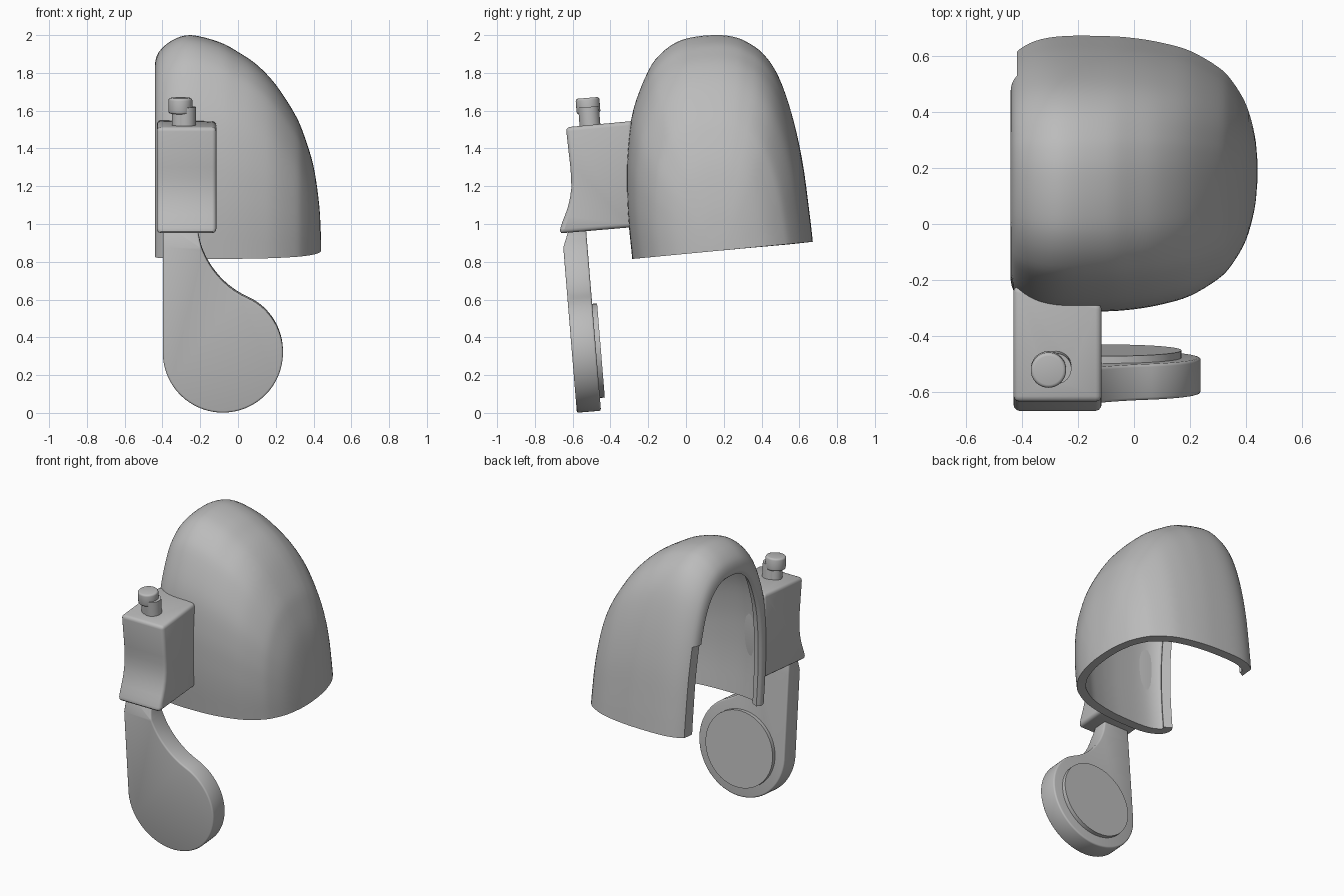
import bpy, bmesh, math
from mathutils import Vector, Matrix

cube = bpy.data.objects.get("Cube")
if cube:
    bpy.data.objects.remove(cube)

grey = bpy.data.materials.new("plain_grey")
grey.use_nodes = True
colour = (0.5, 0.5, 0.5, 1)
grey.diffuse_color = colour
grey.node_tree.nodes["Principled BSDF"].inputs["Base Color"].default_value = colour
TILT = math.radians(4.7)


def finish(bm, name, matrix=Matrix()):
    bmesh.ops.recalc_face_normals(bm, faces=bm.faces)
    bm.transform(matrix)
    mesh = bpy.data.meshes.new(name)
    bm.to_mesh(mesh)
    bm.free()
    mesh.materials.append(grey)
    ob = bpy.data.objects.new(name, mesh)
    bpy.context.collection.objects.link(ob)
    return ob


def smooth(ob, degrees=35):
    """Apply the modifiers, then shade smooth with sharp edges kept."""
    bpy.ops.object.select_all(action='DESELECT')
    ob.select_set(True)
    bpy.context.view_layer.objects.active = ob
    bpy.ops.object.convert(target='MESH')
    bpy.ops.object.shade_smooth_by_angle(angle=math.radians(degrees))


def bevel(ob, width):
    mod = ob.modifiers.new("Bevel", 'BEVEL')
    mod.width, mod.segments, mod.limit_method = width, 3, 'ANGLE'
    mod.angle_limit = math.radians(40)
    mod.use_clamp_overlap = False


def cut(ob, cutter):
    mod = ob.modifiers.new("Cut", 'BOOLEAN')
    mod.operation, mod.object, mod.solver = 'DIFFERENCE', cutter, 'EXACT'
    cutter.hide_render = True
    smooth(ob)
    bpy.data.objects.remove(cutter)


def spline(points, steps):
    """Catmull-Rom curve through the points."""
    p = [Vector(q) for q in points]
    p = [2 * p[0] - p[1]] + p + [2 * p[-1] - p[-2]]
    out = []
    for a, b, c, d in zip(p, p[1:], p[2:], p[3:]):
        for k in range(steps):
            t = k / steps
            out.append(0.5 * (2 * b + (c - a) * t + (2 * a - 5 * b + 4 * c - d) * t * t
                              + (3 * b - a - 3 * c + d) * t ** 3))
    return out + [p[-2]]


def prism(outline, axis, low, high):
    """Extrude a closed outline along x or y."""
    bm = bmesh.new()
    place = (lambda a, b: (low, a, b)) if axis == 'x' else (lambda a, b: (a, low, b))
    face = bm.faces.new([bm.verts.new(place(a, b)) for a, b in outline])
    ext = bmesh.ops.extrude_face_region(bm, geom=[face])
    step = Vector((high - low, 0, 0) if axis == 'x' else (0, high - low, 0))
    bmesh.ops.translate(bm, vec=step, verts=[g for g in ext['geom'] if isinstance(g, bmesh.types.BMVert)])
    return bm


def cylinder(name, radius, low, high, matrix, edge=0):
    bm = bmesh.new()
    bmesh.ops.create_cone(bm, cap_ends=True, segments=48, radius1=radius, radius2=radius,
                          depth=high - low, matrix=Matrix.Translation((0, 0, (low + high) / 2)))
    ob = finish(bm, name, matrix)
    if edge:
        bevel(ob, edge)
    smooth(ob)
    return ob


# Shell: one arch, scaled along x from the rolled lip to the far side
def base(y):
    return 0.815 + 0.094 * (y + 0.29)

MID = 0.19
arch = spline([(-0.283, 0.815), (-0.303, 1.02), (-0.311, 1.2), (-0.307, 1.4), (-0.277, 1.61),
               (-0.2, 1.81), (-0.13, 1.905), (-0.04, 1.967), (0.06, 1.993), (0.17, 2.0), (0.25, 1.991),
               (0.32, 1.965), (0.41, 1.9), (0.49, 1.78), (0.56, 1.58), (0.614, 1.34), (0.65, 1.08),
               (0.67, 0.906)], 4)
rings = spline([(-0.425, 0.7, 0.835), (-0.44, 0.77, 0.86), (-0.42, 0.88, 0.92), (-0.35, 0.965, 0.975),
                (-0.25, 1, 1), (-0.1, 1, 0.968), (0, 0.985, 0.922), (0.1, 0.95, 0.862),
                (0.2, 0.89, 0.77), (0.3, 0.77, 0.635), (0.35, 0.665, 0.535), (0.4, 0.49, 0.39),
                (0.43, 0.27, 0.21), (0.44, 0.08, 0.05)], 4)
bm = bmesh.new()
grid = []
for x, sy, sz in rings:
    row = []
    for ay, az in arch:
        y = MID + (ay - MID) * sy
        row.append(bm.verts.new((x, y, base(y) + (az - base(ay)) * sz)))
    grid.append(row)
for r, s in zip(grid, grid[1:]):
    for i in range(len(arch) - 1):
        bm.faces.new((r[i + 1], s[i + 1], s[i], r[i]))
end = bm.faces.new(grid[-1])
bmesh.ops.recalc_face_normals(bm, faces=bm.faces)
if end.normal.x < 0:
    bmesh.ops.reverse_faces(bm, faces=bm.faces)
mesh = bpy.data.meshes.new("shell")
bm.to_mesh(mesh)
bm.free()
mesh.materials.append(grey)
shell = bpy.data.objects.new("shell", mesh)
bpy.context.collection.objects.link(shell)
wall = shell.modifiers.new("Wall", 'SOLIDIFY')
wall.thickness, wall.offset = 0.055, -1
# the lower back edge of the lip is trimmed flat
cut(shell, finish(prism([(0.42, 0.5), (0.9, 0.5), (0.9, 1.48), (0.42, 1.48)], 'x', -0.6, -0.417),
                  "trim_cutter"))

# Mounting block with a flared lower front, its back following the shell
flare = spline([(-0.672, 0.95), (-0.655, 1.01), (-0.625, 1.09), (-0.607, 1.19), (-0.612, 1.3)], 2)
side = [tuple(p) for p in flare] + [(-0.636, 1.512), (-0.25, 1.548), (-0.25, 0.986)]
bm = prism(side, 'x', -0.43, -0.115)
for v in bm.verts:
    if v.co.y > -0.3:
        shift = 0.03 if v.co.x < -0.3 else -0.035
        v.co += Vector((0, shift, 0.09 * shift))
block = finish(bm, "mounting_block")
bevel(block, 0.022)
smooth(block)
cut(block, cylinder("hole_cutter", 0.055, -0.09, 0.1,
                    Matrix.Translation((-0.278, -0.508, 1.52)) @ Matrix.Rotation(TILT, 4, 'X')))

# Adjusting screw
screw = Matrix.Translation((-0.305, -0.51, 1.52)) @ Matrix.Rotation(TILT, 4, 'X')
cylinder("screw_shank", 0.045, -0.1, 0.08, screw)
cylinder("screw_head", 0.063, 0.065, 0.148, screw, 0.012)

# Paddle: round head with a curved neck, outline relative to the head centre
R = 0.318
neck = spline([(0.16, 0.275), (0.075, 0.32), (0.0, 0.38), (-0.065, 0.46), (-0.11, 0.55), (-0.13, 0.63)], 5)
outline = [(R * math.cos(a), R * math.sin(a))
           for a in (math.radians(180 + 4 * k) for k in range(60))]
outline += [tuple(p) for p in neck] + [(-0.13, 0.69), (-R, 0.69)]
hang = Matrix.Translation((-0.08, -0.54, 0.323)) @ Matrix.Rotation(TILT, 4, 'X')
bm = prism(outline, 'y', -0.064, 0.064)
# the front of the neck leans back where it enters the block
bmesh.ops.bisect_plane(bm, geom=bm.verts[:] + bm.edges[:] + bm.faces[:],
                       plane_co=(0, 0, 0.56), plane_no=(0, 0, 1))
for v in bm.verts:
    if v.co.z > 0.56 and v.co.y < 0:
        v.co.y += 0.4 * (v.co.z - 0.56)
paddle = finish(bm, "paddle", hang)
bevel(paddle, 0.01)
smooth(paddle)

# Raised round pad on the back of the paddle
cylinder("paddle_pad", 0.25, -0.09, -0.05, hang @ Matrix.Rotation(math.radians(90), 4, 'X'))
